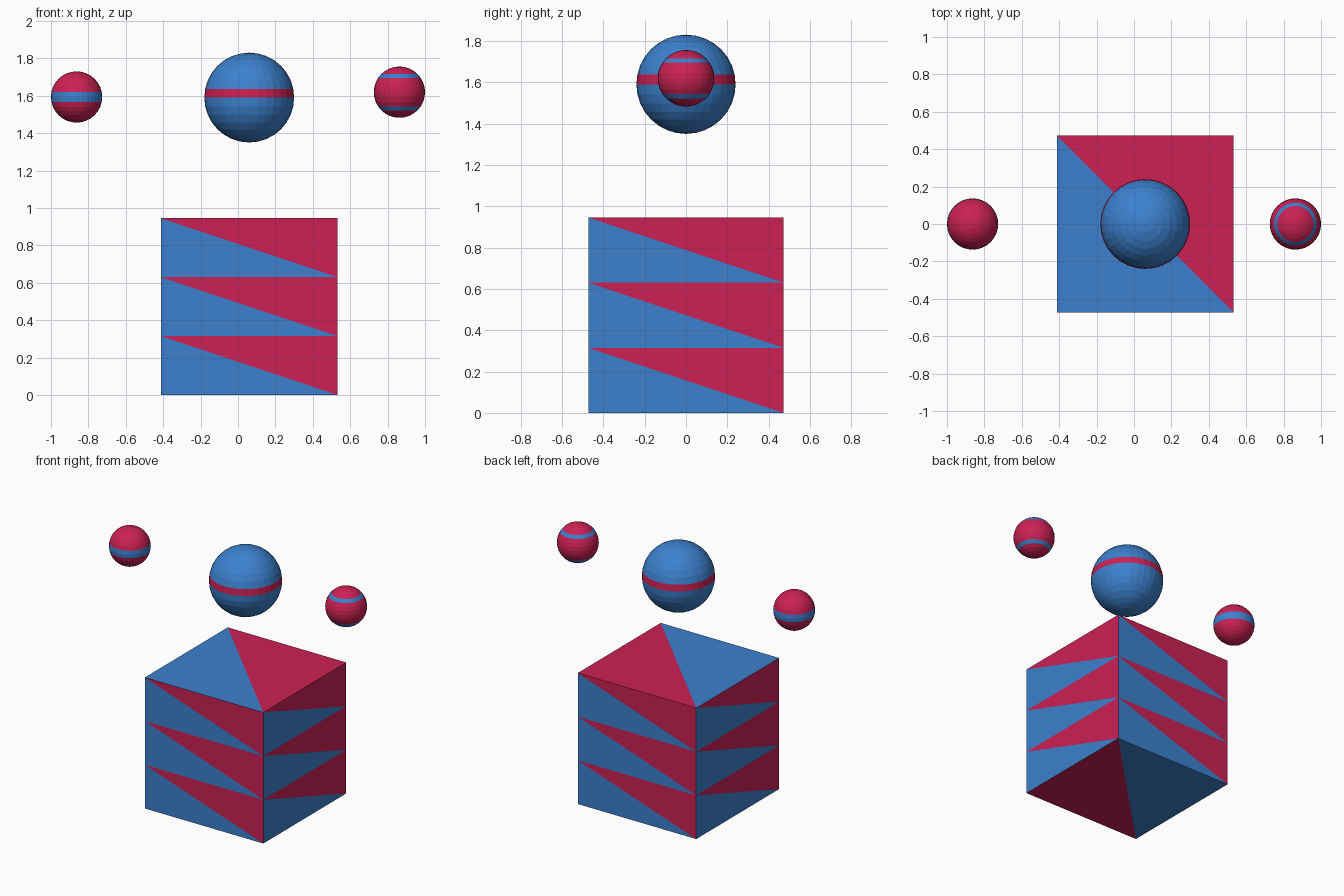
import bpy, bmesh
from math import asin, degrees
from mathutils import Vector

if "Cube" in bpy.data.objects:
    bpy.data.objects.remove(bpy.data.objects["Cube"])


def make_mat(name, rgb):
    m = bpy.data.materials.new(name)
    m.diffuse_color = (*rgb, 1)
    m.use_nodes = True
    m.node_tree.nodes["Principled BSDF"].inputs["Base Color"].default_value = m.diffuse_color
    return m


BLUE = make_mat("blue", (0.045, 0.22, 0.62))
RED = make_mat("red", (0.60, 0.015, 0.09))


def add_object(name, bm, mats):
    me = bpy.data.meshes.new(name)
    bm.to_mesh(me)
    bm.free()
    for m in mats:
        me.materials.append(m)
    ob = bpy.data.objects.new(name, me)
    bpy.context.collection.objects.link(ob)
    return ob


def striped_ball(name, loc, radius, base, stripe, bands):
    """Flat-shaded ball; bands are (low, high) latitudes in degrees."""
    bm = bmesh.new()
    bmesh.ops.create_uvsphere(bm, u_segments=32, v_segments=16, radius=radius)
    for f in bm.faces:
        z = sum(v.co.z for v in f.verts) / len(f.verts)
        lat = degrees(asin(z / radius))
        f.material_index = int(any(lo < lat < hi for lo, hi in bands))
    add_object(name, bm, (base, stripe)).location = loc


def triangle_block(name, centre_x, size, rows):
    """Cube whose faces are split into blue and red triangles."""
    bm = bmesh.new()
    h = size / 2

    def split_quad(bl, br, tr, tl):
        for pts, mat in (((bl, br, tl), 0), ((br, tr, tl), 1)):
            f = bm.faces.new([bm.verts.new(p) for p in pts])
            f.material_index = mat

    # four sides, each a stack of split rows
    corners = [(-h, -h), (h, -h), (h, h), (-h, h)]
    for i in range(4):
        a, b = corners[i], corners[(i + 1) % 4]
        for r in range(rows):
            z0, z1 = size * r / rows, size * (r + 1) / rows
            split_quad((*a, z0), (*b, z0), (*b, z1), (*a, z1))
    # top and bottom
    split_quad(*[(*c, size) for c in corners])
    split_quad(*[(*corners[i], 0) for i in (3, 2, 1, 0)])
    bmesh.ops.remove_doubles(bm, verts=bm.verts, dist=1e-5)
    add_object(name, bm, (BLUE, RED)).location = Vector((centre_x, 0, 0))


triangle_block("block", 0.06, 0.945, 3)

# floating balls
striped_ball("large_ball", (0.06, 0, 1.59), 0.24, BLUE, RED, [(0, 11.25)])
striped_ball("left_ball", (-0.863, 0, 1.593), 0.137, RED, BLUE, [(-11.25, 11.25)])
striped_ball("right_ball", (0.863, 0, 1.619), 0.137, RED, BLUE,
             [(33.75, 45), (-45, -33.75)])
